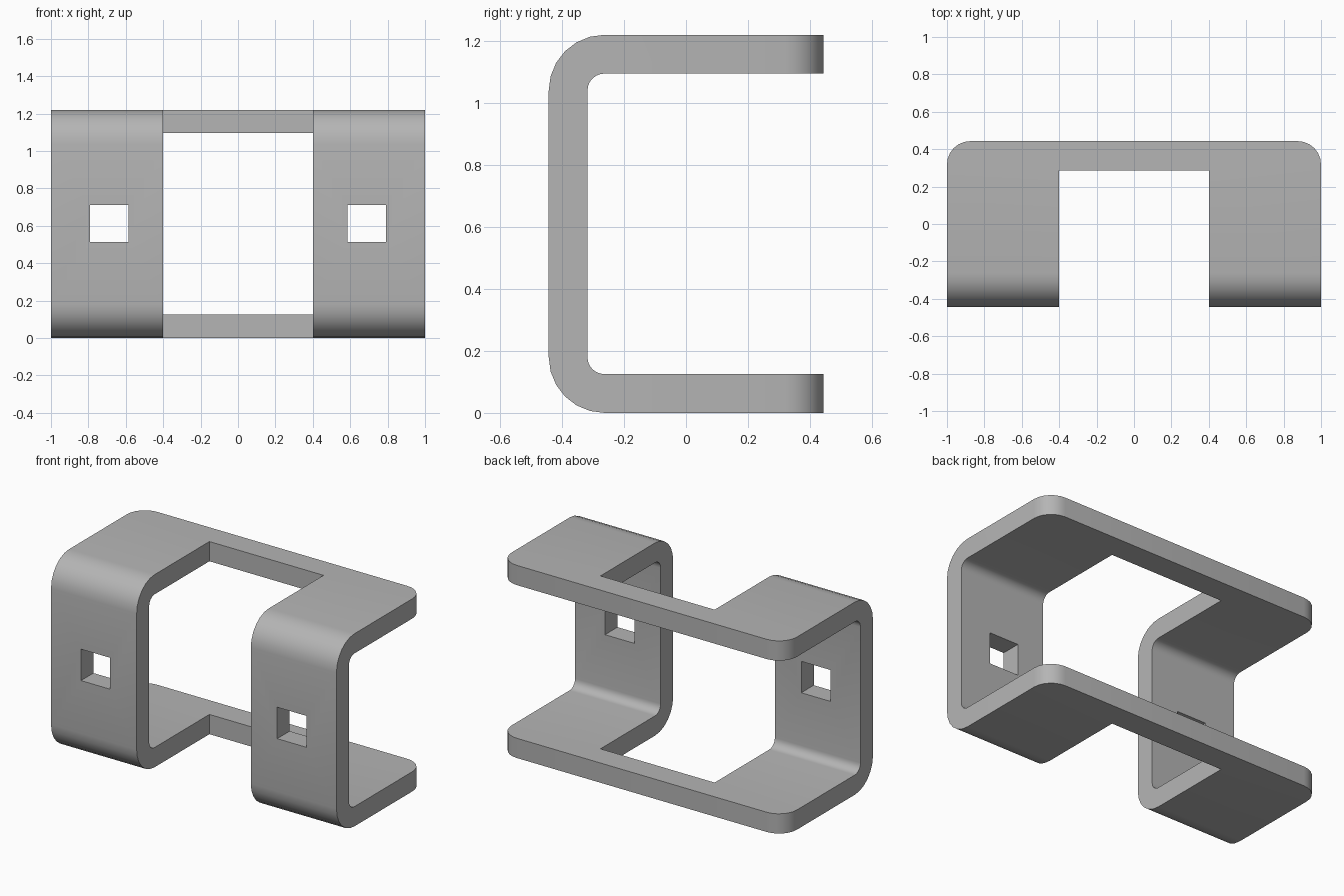
import bpy, bmesh
from math import sin, cos, pi, radians

if "Cube" in bpy.data.objects:
    bpy.data.objects.remove(bpy.data.objects["Cube"])

DEPTH, HEIGHT, THICK = 0.443, 1.22, 0.125   # half depth, full height, sheet thickness
OUTER_R, INNER_R, CORNER_R = 0.18, 0.055, 0.125
STEPS = 6

grey = bpy.data.materials.new("plain grey")
grey.use_nodes = True
colour = (0.46, 0.46, 0.46, 1)
grey.diffuse_color = colour
grey.node_tree.nodes["Principled BSDF"].inputs["Base Color"].default_value = colour


def arc(cy, cz, r, start, end):
    angles = [radians(start + (end - start) * i / STEPS) for i in range(STEPS + 1)]
    return [(cy + r * cos(a), cz + r * sin(a)) for a in angles]


def cut(target, name, low, high):
    """Cut a box-shaped opening through the target."""
    centre = [(a + b) / 2 for a, b in zip(low, high)]
    bpy.ops.mesh.primitive_cube_add(size=1, location=centre)
    cutter = bpy.context.object
    cutter.name = name
    cutter.scale = [b - a for a, b in zip(low, high)]
    cutter.hide_render = True
    mod = target.modifiers.new(name, "BOOLEAN")
    mod.operation, mod.solver, mod.object = "DIFFERENCE", "EXACT", cutter
    bpy.context.view_layer.objects.active = target
    bpy.ops.object.modifier_apply(modifier=name)
    bpy.data.objects.remove(cutter)


# C-shaped side profile of the bent sheet
oy, iy = -DEPTH + OUTER_R, -DEPTH + THICK + INNER_R
lo, hi = THICK + INNER_R, HEIGHT - THICK - INNER_R
profile = [(DEPTH, HEIGHT)]
profile += arc(oy, HEIGHT - OUTER_R, OUTER_R, 90, 180)
profile += arc(oy, OUTER_R, OUTER_R, 180, 270)
profile += [(DEPTH, 0), (DEPTH, THICK)]
profile += arc(iy, lo, INNER_R, 270, 180)
profile += arc(iy, hi, INNER_R, 180, 90)
profile += [(DEPTH, HEIGHT - THICK)]

# Extrude the profile across the full width
bm = bmesh.new()
face = bm.faces.new([bm.verts.new((-1, y, z)) for y, z in profile])
swept = bmesh.ops.extrude_face_region(bm, geom=[face])["geom"]
bmesh.ops.translate(bm, vec=(2, 0, 0), verts=[v for v in swept if isinstance(v, bmesh.types.BMVert)])
bmesh.ops.recalc_face_normals(bm, faces=bm.faces)

# Round the rear corners of both plates
corners = [e for e in bm.edges
           if all(v.co.y > DEPTH - 0.01 for v in e.verts)
           and abs(e.verts[0].co.x - e.verts[1].co.x) < 0.01]
bmesh.ops.bevel(bm, geom=corners, offset=CORNER_R, segments=STEPS, profile=0.5, affect="EDGES")

mesh = bpy.data.meshes.new("bent_bracket")
bm.to_mesh(mesh)
bm.free()
mesh.materials.append(grey)
bracket = bpy.data.objects.new("bent_bracket", mesh)
bpy.context.collection.objects.link(bracket)

# Central opening, then a square hole in each upright
cut(bracket, "central_opening", (-0.4, -1, -1), (0.4, 0.285, 2))
for side, inner, outer in (("left", 0.585, 0.79), ("right", -0.79, -0.585)):
    cut(bracket, side + "_square_hole", (inner, -0.6, 0.513), (outer, -0.2, 0.712))

bpy.ops.object.select_all(action="DESELECT")
bracket.select_set(True)
bpy.context.view_layer.objects.active = bracket
bpy.ops.object.shade_smooth_by_angle(angle=radians(35))
